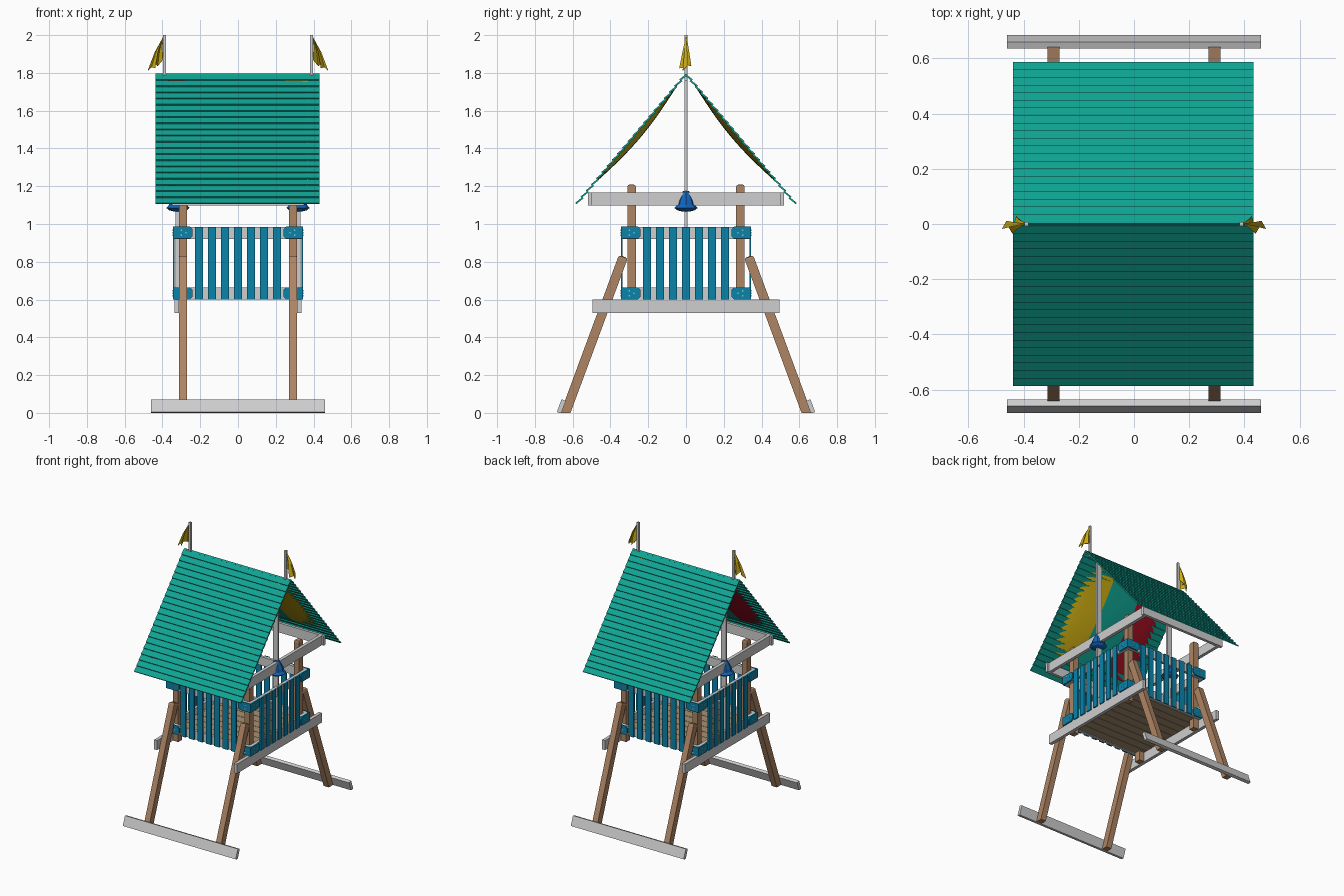
import bpy, bmesh, math
from mathutils import Matrix, Vector

if "Cube" in bpy.data.objects:
    bpy.data.objects.remove(bpy.data.objects["Cube"])

def material(name, r, g, b):
    m = bpy.data.materials.new(name)
    m.diffuse_color = (r, g, b, 1)
    m.use_nodes = True
    m.node_tree.nodes["Principled BSDF"].inputs["Base Color"].default_value = m.diffuse_color
    return m

TEAL = material("teal", 0.005, 0.37, 0.29)
GREY = material("light grey", 0.62, 0.62, 0.62)
WOOD = material("brown wood", 0.42, 0.235, 0.13)
BLUE = material("slat blue", 0.003, 0.23, 0.40)
BELL = material("bell blue", 0.006, 0.13, 0.50)
YELLOW = material("yellow", 0.62, 0.42, 0.006)
RED = material("red", 0.42, 0.006, 0.02)
TAN = material("floor tan", 0.40, 0.28, 0.17)

def finish(bm, name, *mats):
    bmesh.ops.recalc_face_normals(bm, faces=bm.faces)
    me = bpy.data.meshes.new(name)
    bm.to_mesh(me)
    bm.free()
    for m in mats:
        me.materials.append(m)
    ob = bpy.data.objects.new(name, me)
    bpy.context.collection.objects.link(ob)
    return ob

def box(bm, center, size, rx=0.0, top_bevel=0.0):
    """Box tilted about x, optionally with a chamfered top."""
    tmp = bmesh.new()
    bmesh.ops.create_cube(tmp, size=1, matrix=Matrix.Diagonal((*size, 1)))
    if top_bevel:
        edges = [e for e in tmp.edges if all(v.co.z > 0 for v in e.verts)]
        bmesh.ops.bevel(tmp, geom=edges, offset=top_bevel, segments=2,
                        profile=0.5, affect='EDGES')
    tmp.transform(Matrix.Translation(center) @ Matrix.Rotation(rx, 4, 'X'))
    me = bpy.data.meshes.new("tmp")
    tmp.to_mesh(me)
    tmp.free()
    bm.from_mesh(me)
    bpy.data.meshes.remove(me)

def cut_at_ground(bm):
    bmesh.ops.bisect_plane(bm, geom=bm.verts[:] + bm.edges[:] + bm.faces[:],
                           plane_co=(0, 0, 0), plane_no=(0, 0, 1), clear_inner=True)
    bmesh.ops.holes_fill(bm, edges=[e for e in bm.edges if e.is_boundary])

SIDES = (-1, 1)
CORNERS = [(a, b) for a in SIDES for b in SIDES]

# corner posts
bm = bmesh.new()
for sx, sy in CORNERS:
    box(bm, (sx * 0.291, sy * 0.288, 0.87), (0.043, 0.045, 0.68), 0, 0.014)
finish(bm, "corner_posts", WOOD)

# splayed legs, cut flat on the ground
lean = math.atan2(0.30, 0.81)
bm = bmesh.new()
for sx, sy in CORNERS:
    box(bm, (sx * 0.291, sy * 0.493, 0.392), (0.043, 0.05, 0.93), sy * lean, 0.014)
cut_at_ground(bm)
finish(bm, "splayed_legs", WOOD)

# ground skids
bm = bmesh.new()
for sy in SIDES:
    box(bm, (0, sy * 0.660, 0.034), (0.92, 0.024, 0.072), sy * lean)
cut_at_ground(bm)
finish(bm, "ground_skids", GREY)

# floor beams
bm = bmesh.new()
for sx in SIDES:
    box(bm, (sx * 0.325, 0, 0.565), (0.024, 0.99, 0.07))
finish(bm, "floor_beams", GREY)

# floor boards
bm = bmesh.new()
for i in range(9):
    box(bm, (0, (i - 4) * 0.069, 0.61), (0.624, 0.066, 0.018))
finish(bm, "floor_boards", TAN)

# roof frame beams: two along y, two under the eaves along x
bm = bmesh.new()
for s in SIDES:
    box(bm, (s * 0.324, 0, 1.133), (0.024, 1.0, 0.07))
    box(bm, (0, s * 0.508, 1.133), (0.70, 0.022, 0.07))
finish(bm, "roof_beams", GREY)

# ridge posts and flag poles
bm = bmesh.new()
for s in SIDES:
    box(bm, (s * 0.31, 0, 1.19), (0.04, 0.016, 1.17))
finish(bm, "ridge_posts", GREY)
bm = bmesh.new()
for s in SIDES:
    box(bm, (s * 0.389, 0, 1.88), (0.015, 0.015, 0.24))
finish(bm, "flag_poles", GREY)

# railings: one side built facing -y, then turned to all four sides
def four_sides(name, build, mat):
    bm = bmesh.new()
    build(bm)
    geom = bm.verts[:] + bm.edges[:] + bm.faces[:]
    for k in (1, 2, 3):
        d = bmesh.ops.duplicate(bm, geom=geom)
        bmesh.ops.rotate(bm, cent=(0, 0, 0), matrix=Matrix.Rotation(k * math.pi / 2, 3, 'Z'),
                         verts=[v for v in d["geom"] if isinstance(v, bmesh.types.BMVert)])
    finish(bm, name, mat)

def rails(bm):
    for z in (0.633, 0.952):
        box(bm, (0, -0.325, z), (0.66, 0.02, 0.064))

def slats(bm):
    for i in range(7):
        box(bm, ((i - 3) * 0.0686, -0.34, 0.792), (0.042, 0.01, 0.385))

def brackets(bm):
    # plates with clipped inner corners
    outline = [(0.345, -0.032), (0.345, 0.032), (0.255, 0.032),
               (0.24, 0.018), (0.24, -0.018), (0.255, -0.032)]
    for s in SIDES:
        for z in (0.633, 0.954):
            f = bm.faces.new([bm.verts.new((s * x, -0.345, z + h)) for x, h in outline])
            r = bmesh.ops.extrude_face_region(bm, geom=[f])
            bmesh.ops.translate(bm, vec=(0, 0.01, 0),
                                verts=[v for v in r["geom"] if isinstance(v, bmesh.types.BMVert)])

def bolts(bm):
    for s in SIDES:
        for z in (0.633, 0.954):
            for x, h in ((0.275, 0), (0.30, 0.013), (0.30, -0.013)):
                m = Matrix.Translation((s * x, -0.345, z + h)) @ Matrix.Rotation(math.pi / 2, 4, 'X')
                bmesh.ops.create_cone(bm, cap_ends=True, segments=6, radius1=0.004,
                                      radius2=0.004, depth=0.005, matrix=m)

four_sides("railing_rails", rails, GREY)
four_sides("railing_slats", slats, BLUE)
four_sides("corner_brackets", brackets, BLUE)
four_sides("bracket_bolts", bolts, GREY)

# lapped roof boards
RIDGE, EAVE_Y, EAVE_Z = 1.793, 0.578, 1.108
slope = math.atan2(RIDGE - EAVE_Z, EAVE_Y)
length = math.hypot(EAVE_Y, RIDGE - EAVE_Z)
ROWS = 21
pitch = length / ROWS
def roof_point(s, t, out=0.0):
    """Point (y, z) at distance t down slope s, moved outward by out."""
    return (s * (t * math.cos(slope) + out * math.sin(slope)),
            RIDGE - t * math.sin(slope) + out * math.cos(slope))
for s, name in ((-1, "front_roof"), (1, "back_roof")):
    bm = bmesh.new()
    for i in range(ROWS):
        y, z = roof_point(s, (i + 0.5) * pitch)
        box(bm, (-0.003, y, z), (0.87, pitch * 1.15, 0.009), -s * (slope - math.radians(11)))
    finish(bm, name + "_boards", TEAL)

# sagging striped cloth under each slope
for s, name in ((-1, "front_cloth"), (1, "back_cloth")):
    bm = bmesh.new()
    NX, NT = 18, 16
    grid = []
    for i in range(NX + 1):
        u = i / NX
        row = []
        for j in range(NT + 1):
            v = j / NT
            sag = 0.034 * math.sin(math.pi * u) ** 0.7 * math.sin(math.pi * v)
            y, z = roof_point(s, length * (0.04 + 0.84 * v), 0.002 - sag)
            row.append(bm.verts.new((-0.37 + 0.74 * u, y, z)))
        grid.append(row)
    for i in range(NX):
        for j in range(NT):
            f = bm.faces.new((grid[i][j], grid[i + 1][j], grid[i + 1][j + 1], grid[i][j + 1]))
            f.material_index = i * 3 // NX
            f.smooth = True
    finish(bm, name, RED, TEAL, YELLOW)

# faceted bells on the gable beams
bm = bmesh.new()
for s in SIDES:
    prev = None
    for r, z in ((0.014, 1.175), (0.022, 1.165), (0.042, 1.125), (0.048, 1.10),
                 (0.062, 1.085), (0.045, 1.072), (0.02, 1.066)):
        ring = [bm.verts.new((s * 0.318 + r * math.cos(a * math.pi / 4),
                              r * math.sin(a * math.pi / 4), z)) for a in range(8)]
        if prev:
            for a in range(8):
                b = (a + 1) % 8
                bm.faces.new((prev[a], prev[b], ring[b], ring[a]))
        else:
            bm.faces.new(ring)
        prev = ring
    bm.faces.new(prev)
finish(bm, "gable_bells", BELL)

# drooping folded flags
FOLDS = [(0.398, 0.0, 1.87), (0.425, 0.026, 1.835), (0.435, -0.01, 1.85),
         (0.44, -0.036, 1.825), (0.458, -0.005, 1.83), (0.478, -0.018, 1.812), (0.462, 0.012, 1.84)]
for s, name in ((-1, "left_flag"), (1, "right_flag")):
    bm = bmesh.new()
    top = bm.verts.new((s * 0.394, 0, 1.995))
    mid, low = [], []
    for p in FOLDS:
        q = Vector((0.394, 0, 1.995)).lerp(Vector(p), 0.5) + Vector((0.006, 0, 0.004))
        mid.append(bm.verts.new((s * q.x, q.y, q.z)))
        low.append(bm.verts.new((s * p[0], p[1], p[2])))
    for i in range(len(FOLDS) - 1):
        bm.faces.new((top, mid[i], mid[i + 1]))
        bm.faces.new((mid[i], low[i], low[i + 1], mid[i + 1]))
    ob = finish(bm, name, YELLOW)
    mod = ob.modifiers.new("thickness", 'SOLIDIFY')
    mod.thickness = 0.003
